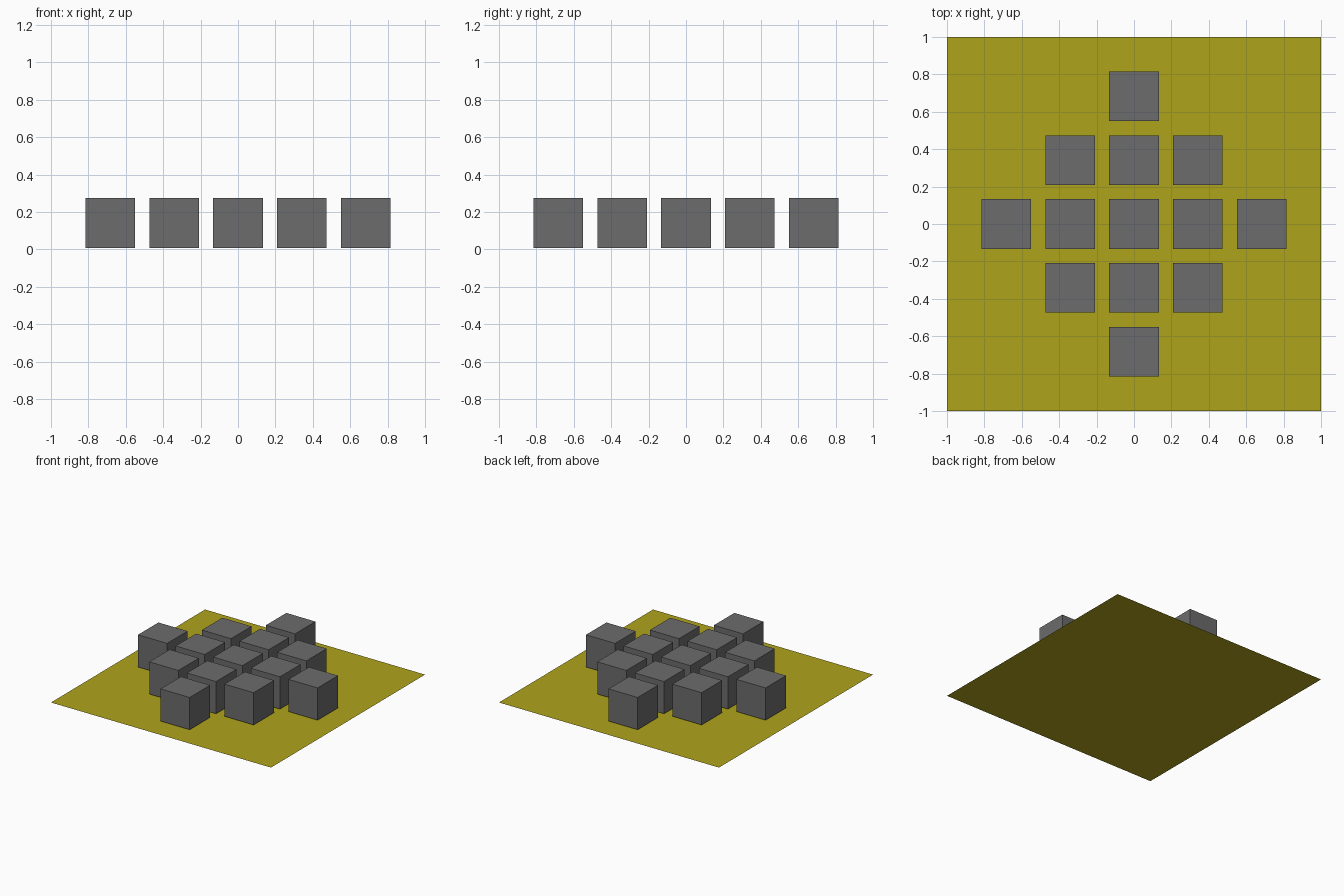
import bpy

if "Cube" in bpy.data.objects:
    bpy.data.objects.remove(bpy.data.objects["Cube"])

STEP = 0.342   # spacing between cube centres
SIZE = 0.265   # cube edge length
GAP = 0.009    # clearance above the base sheet


def material(name, colour):
    mat = bpy.data.materials.new(name)
    mat.diffuse_color = (*colour, 1)
    mat.use_nodes = True
    mat.node_tree.nodes["Principled BSDF"].inputs["Base Color"].default_value = mat.diffuse_color
    return mat


yellow = material("olive_yellow", (0.43, 0.37, 0.012))
grey = material("dark_grey", (0.15, 0.15, 0.15))

# Thin flat base sheet
bpy.ops.mesh.primitive_plane_add(size=2, location=(0, 0, 0))
base = bpy.context.object
base.name = "base_sheet"
base.data.materials.append(yellow)

# Diamond of thirteen cubes hovering just above the sheet
for i in range(-2, 3):
    for j in range(-2, 3):
        if abs(i) + abs(j) <= 2:
            bpy.ops.mesh.primitive_cube_add(
                size=SIZE, location=(i * STEP, j * STEP, GAP + SIZE / 2))
            cube = bpy.context.object
            cube.name = f"cube_{i + 2}_{j + 2}"
            cube.data.materials.append(grey)
